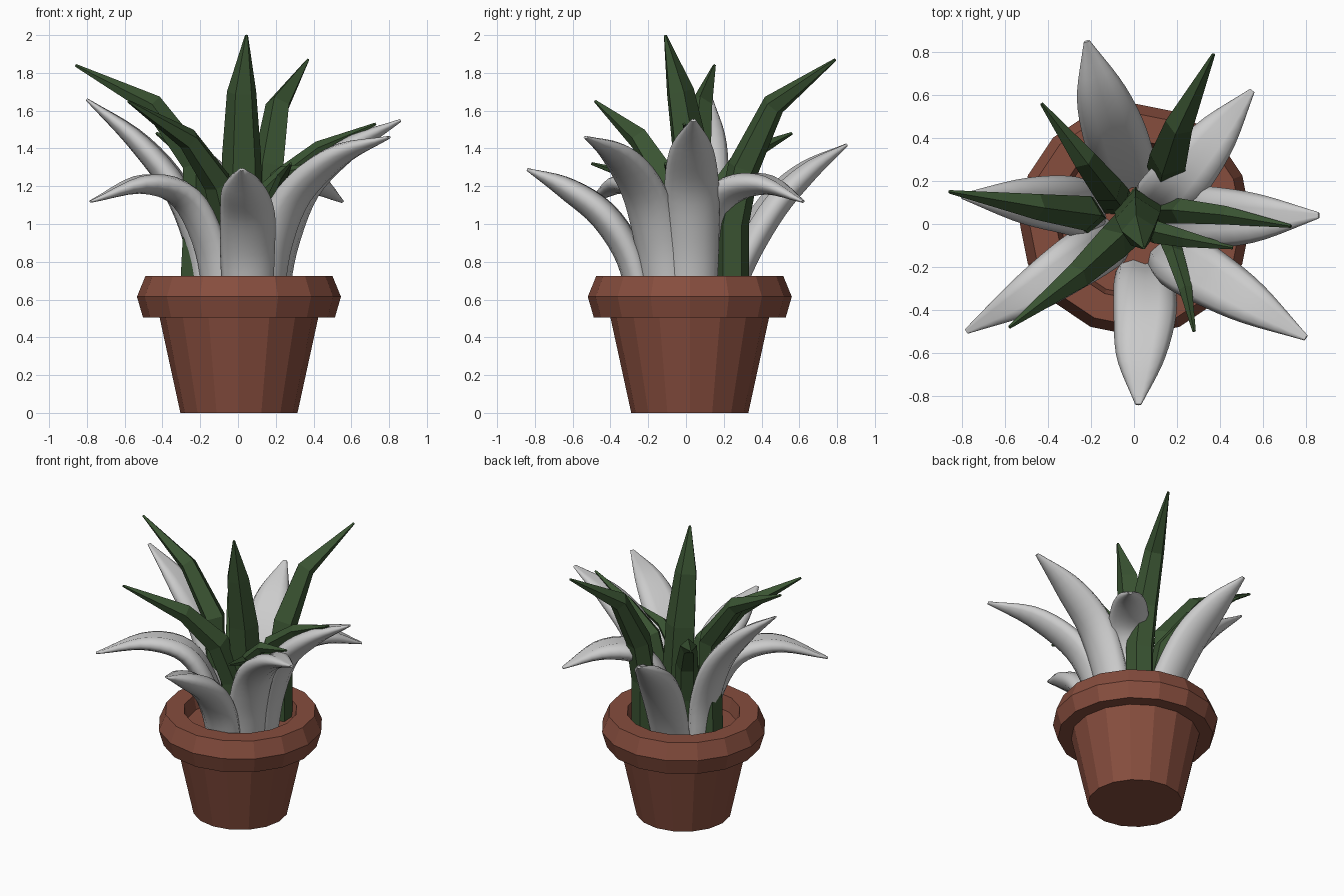
import bpy, bmesh, math
from mathutils import Vector

if "Cube" in bpy.data.objects:
    bpy.data.objects.remove(bpy.data.objects["Cube"])


def material(name, rgb):
    m = bpy.data.materials.new(name)
    m.diffuse_color = (*rgb, 1)
    m.use_nodes = True
    m.node_tree.nodes["Principled BSDF"].inputs["Base Color"].default_value = m.diffuse_color
    return m


def skin(name, rings, mat=None):
    """Bridge equal-length point rings and cap both ends."""
    bm = bmesh.new()
    vr = [[bm.verts.new(p) for p in r] for r in rings]
    n = len(vr[0])
    for a, b in zip(vr, vr[1:]):
        for i in range(n):
            j = (i + 1) % n
            bm.faces.new((a[i], a[j], b[j], b[i]))
    bm.faces.new(vr[0][::-1])
    bm.faces.new(vr[-1])
    bmesh.ops.recalc_face_normals(bm, faces=bm.faces)
    me = bpy.data.meshes.new(name)
    bm.to_mesh(me)
    bm.free()
    ob = bpy.data.objects.new(name, me)
    bpy.context.collection.objects.link(ob)
    if mat:
        me.materials.append(mat)
    return ob


def spline(vals, t):
    """Catmull-Rom sample of a list of floats or vectors, t in 0..1."""
    n = len(vals) - 1
    i = min(int(t * n), n - 1)
    u = t * n - i
    b, c = vals[i], vals[i + 1]
    a = vals[i - 1] if i else b * 2 - c
    d = vals[i + 2] if i + 2 <= n else c * 2 - b
    return 0.5 * (b * 2 + (c - a) * u + (a * 2 - b * 5 + c * 4 - d) * u * u
                  + (b * 3 - a - c * 3 + d) * u ** 3)


def leaf(name, path, width, section, widths, steps, mat=None):
    pts = [Vector(p) for p in path]
    out = pts[-1] - pts[0]
    out.z = 0
    side = out.normalized().cross(Vector((0, 0, 1)))
    rings = []
    for k in range(steps + 1):
        t = k / steps
        p = spline(pts, t)
        tan = spline(pts, min(1, t + .02)) - spline(pts, max(0, t - .02))
        nor = side.cross(tan).normalized()
        w = max(.008, spline(widths, t) * width / 2)
        rings.append([p + side * (x * w) + nor * (y * w) for x, y in section])
    return skin(name, rings, mat)


terracotta = material("terracotta", (0.24, 0.075, 0.048))
green = material("leaf_green", (0.042, 0.088, 0.032))

# Pot: 16-sided, with flared rim and recessed soil
profile = [(.31, 0), (.42, .505), (.508, .505), (.54, .615), (.495, .725),
           (.372, .725), (.35, .63)]
N = 16
skin("pot", [[(.005 + r * math.sin(2 * math.pi * i / N),
               .02 + r * math.cos(2 * math.pi * i / N), z) for i in range(N)]
             for r, z in profile], terracotta)

# Smooth, fleshy grey leaves with a shallow groove
soft = [(-1, 0), (-.83, .27), (-.42, .42), (0, .3), (.42, .42), (.83, .27), (1, 0),
        (.84, -.3), (.45, -.55), (0, -.64), (-.45, -.55), (-.84, -.3)]
soft_w = [.92, 1.0, 1.0, .76, .1]
broad = {
    "back": (.29, [(-.02, .2, .6), (-.05, .3, .85), (-.1, .45, 1.1), (-.16, .63, 1.28), (-.22, .85, 1.42)]),
    "back_right": (.27, [(.11, .08, .6), (.13, .11, .95), (.22, .21, 1.17), (.38, .41, 1.22), (.55, .62, 1.12)]),
    "right": (.29, [(.18, .03, .6), (.23, .03, .9), (.35, .03, 1.2), (.58, .03, 1.41), (.86, .04, 1.55)]),
    "front_right": (.28, [(.15, -.11, .6), (.19, -.15, .9), (.3, -.22, 1.17), (.53, -.36, 1.37), (.8, -.53, 1.46)]),
    "front": (.29, [(.05, -.22, .6), (.05, -.29, .85), (.05, -.43, 1.06), (.03, -.63, 1.2), (.02, -.84, 1.29)]),
    "front_left": (.25, [(-.1, -.07, .6), (-.15, -.1, .9), (-.28, -.18, 1.15), (-.5, -.33, 1.22), (-.78, -.5, 1.12)]),
    "left": (.27, [(-.17, .06, .6), (-.2, .06, .9), (-.32, .09, 1.2), (-.53, .11, 1.45), (-.8, .13, 1.66)]),
}
for key, (w, path) in broad.items():
    ob = leaf("broad_leaf_" + key, path, w, soft, soft_w, 18)
    bpy.context.view_layer.objects.active = ob
    ob.select_set(True)
    bpy.ops.object.shade_smooth_by_angle(angle=math.radians(70))
    ob.select_set(False)

# Thick flat-faced green spiky leaves
facet = [(-1, .1), (0, .95), (1, .1), (.55, -.85), (-.55, -.85)]
spike_w = [1.1, 1.1, 1.05, .78, .06]
spikes = {
    "back": (.17, [(.15, .24, .6), (.15, .24, 1.0), (.16, .3, 1.3), (.21, .46, 1.63), (.37, .79, 1.87)]),
    "left": (.155, [(-.23, .05, .6), (-.21, .04, 1.0), (-.22, .05, 1.32), (-.45, .08, 1.63), (-.86, .15, 1.84)]),
    "front_left": (.16, [(-.02, .0, .6), (-.03, -.02, .95), (-.1, -.09, 1.22), (-.26, -.24, 1.45), (-.58, -.48, 1.65)]),
    "back_left": (.14, [(-.08, .1, .6), (-.09, .12, .9), (-.12, .16, 1.15), (-.23, .3, 1.36), (-.43, .56, 1.48)]),
    "right": (.11, [(.12, .06, .6), (.14, .06, .95), (.22, .06, 1.24), (.43, .04, 1.4), (.73, -.01, 1.53)]),
    "inner_right": (.1, [(.06, -.02, .6), (.07, -.02, .9), (.11, -.04, 1.14), (.24, -.07, 1.27), (.46, -.11, 1.32)]),
    "front": (.08, [(.15, -.05, .6), (.16, -.07, .9), (.19, -.14, 1.13), (.24, -.3, 1.26), (.28, -.5, 1.32)]),
    "centre": (.2, [(.02, .07, .6), (.02, .06, 1.0), (.02, .03, 1.35), (.02, -.03, 1.7), (.045, -.11, 2.0)]),
}
for key, (w, path) in spikes.items():
    leaf("spiky_leaf_" + key, path, w, facet, spike_w, 4, green)
